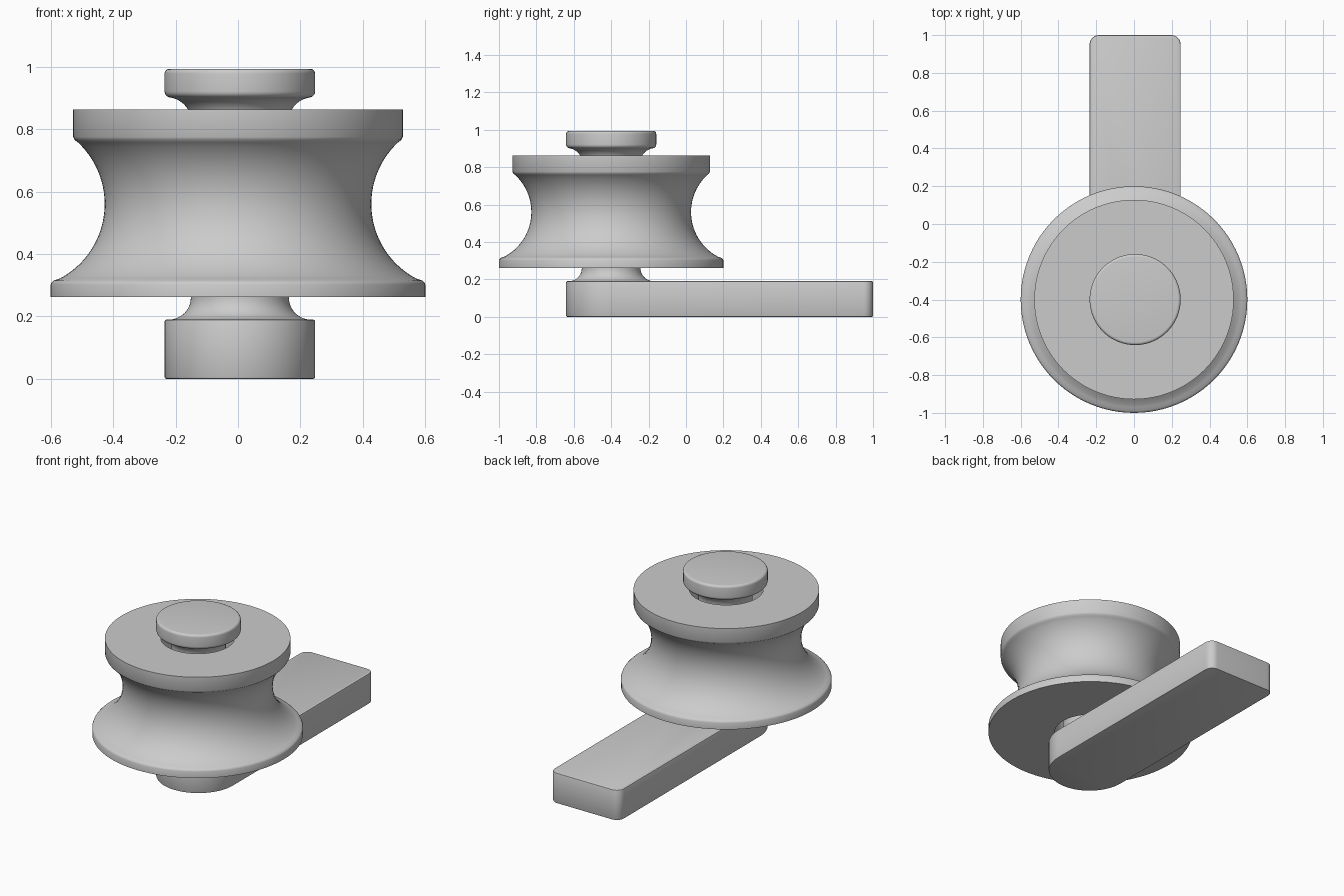
import bpy, bmesh, math

if "Cube" in bpy.data.objects:
    bpy.data.objects.remove(bpy.data.objects["Cube"])

grey = bpy.data.materials.new("plain grey")
grey.diffuse_color = (0.6, 0.6, 0.6, 1)
grey.use_nodes = True
grey.node_tree.nodes["Principled BSDF"].inputs["Base Color"].default_value = grey.diffuse_color


def arc(cx, cz, r, a0, a1, n):
    """Points on an arc, angles in degrees."""
    return [(cx + r * math.cos(math.radians(a0 + (a1 - a0) * i / n)),
             cz + r * math.sin(math.radians(a0 + (a1 - a0) * i / n))) for i in range(n + 1)]


def finish(name, bm, angle=30):
    bmesh.ops.recalc_face_normals(bm, faces=bm.faces[:])
    me = bpy.data.meshes.new(name)
    bm.to_mesh(me)
    bm.free()
    ob = bpy.data.objects.new(name, me)
    bpy.context.collection.objects.link(ob)
    me.materials.append(grey)
    bpy.ops.object.select_all(action='DESELECT')
    ob.select_set(True)
    bpy.context.view_layer.objects.active = ob
    bpy.ops.object.shade_smooth_by_angle(angle=math.radians(angle))
    return ob


def lathe(name, profile, centre, closed=False, steps=96):
    """Spin an (r, z) profile around a vertical axis."""
    bm = bmesh.new()
    vs = [bm.verts.new((r, 0, z)) for r, z in profile]
    es = [bm.edges.new(p) for p in zip(vs, vs[1:])]
    if closed:
        es.append(bm.edges.new((vs[-1], vs[0])))
    bmesh.ops.spin(bm, geom=vs + es, cent=(0, 0, 0), axis=(0, 0, 1),
                   angle=math.tau, steps=steps, use_duplicate=False)
    bmesh.ops.remove_doubles(bm, verts=bm.verts[:], dist=1e-5)
    bmesh.ops.translate(bm, verts=bm.verts[:], vec=(*centre, 0))
    return finish(name, bm)


AX, AY, HW = 0.006, -0.4, 0.241   # pin axis and arm half width

# Grooved wheel with a through bore
wheel = [(0.21, 0.262), (0.6, 0.262), (0.6, 0.302), (0.597, 0.309), (0.59, 0.315)]
wheel += arc(0.697, 0.56, 0.27, 242, 133, 28)
wheel += [(0.523, 0.765), (0.528, 0.775), (0.528, 0.862), (0.21, 0.862)]
lathe("grooved_wheel", wheel, (0, AY), closed=True)

# Pin: flared foot, shaft and rounded cap
pin = [(0, 0.185), (HW - 0.008, 0.189)]
pin += arc(0.227, 0.26, 0.07, 270, 180, 10)
pin += arc(0.235, 0.822, 0.08, 180, 105, 10)
pin += arc(HW - 0.02, 0.921, 0.02, -70, 0, 5)
pin += arc(HW - 0.015, 0.978, 0.015, 0, 90, 5)
pin += [(0, 0.993)]
lathe("pin_and_cap", pin, (AX, AY))

# Flat arm: half-round front, rounded back corners, softened edges
outline = arc(AX, AY, HW, 180, 360, 40)
outline += arc(AX + HW - 0.05, 0.95, 0.05, 0, 90, 8)
outline += arc(AX - HW + 0.05, 0.95, 0.05, 90, 180, 8)
bm = bmesh.new()
base = bm.faces.new([bm.verts.new((x, y, 0)) for x, y in outline])
top = bmesh.ops.extrude_face_region(bm, geom=[base])["geom"]
bmesh.ops.translate(bm, vec=(0, 0, 0.19),
                    verts=[g for g in top if isinstance(g, bmesh.types.BMVert)])
rims = [e for e in bm.edges if abs(e.verts[0].co.z - e.verts[1].co.z) < 1e-5]
bmesh.ops.bevel(bm, geom=rims, offset=0.006, segments=2, profile=0.5, affect='EDGES')
finish("flat_arm", bm)
